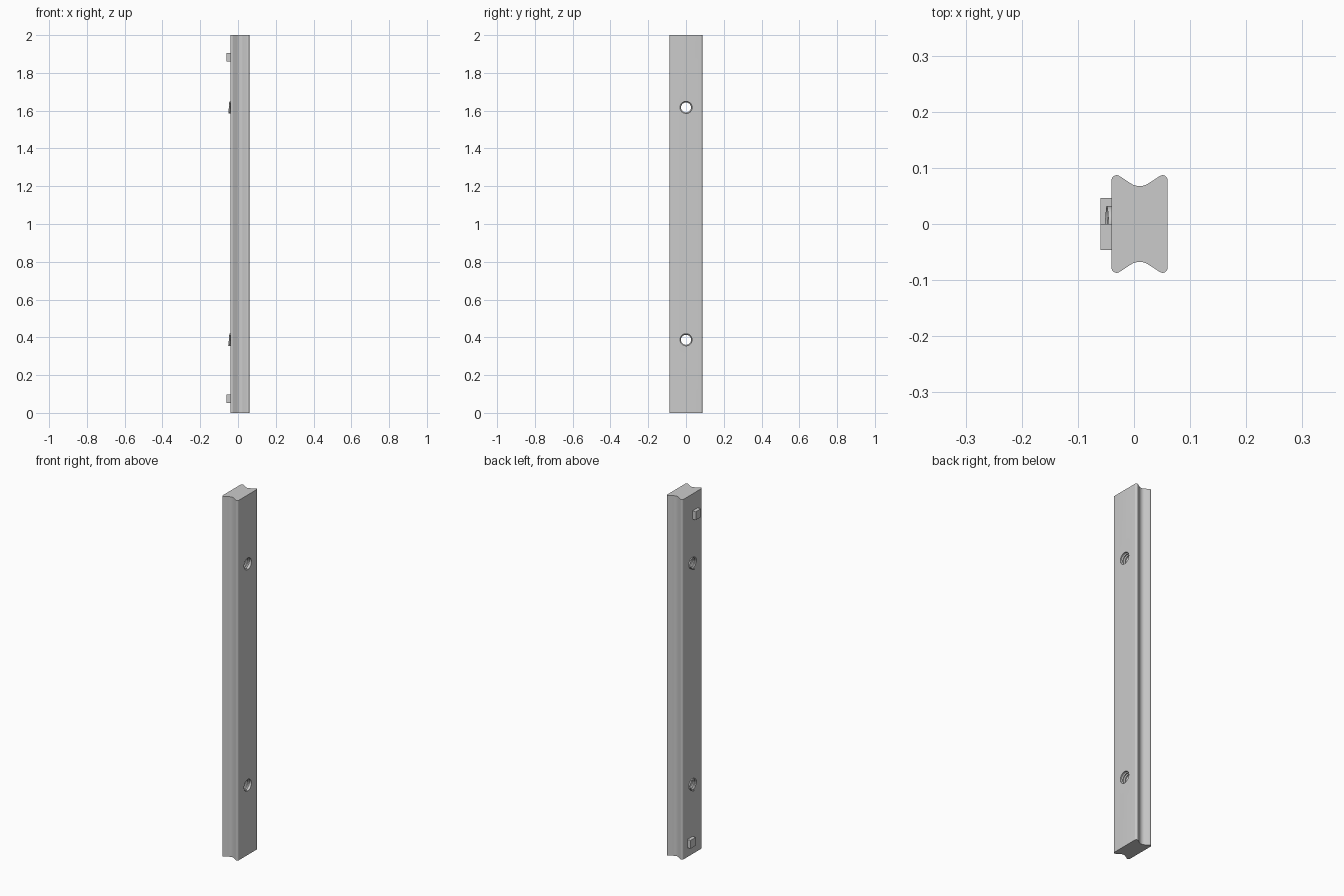
import bpy, bmesh
from math import sin, cos, pi, radians

cube = bpy.data.objects.get("Cube")
if cube:
    bpy.data.objects.remove(cube, do_unlink=True)

grey = bpy.data.materials.new("light_grey")
grey.use_nodes = True
grey.diffuse_color = (0.6, 0.6, 0.6, 1)
grey.node_tree.nodes["Principled BSDF"].inputs["Base Color"].default_value = (0.6, 0.6, 0.6, 1)

BAR_X = 0.01          # middle of the bar
HOLE_R = 0.032
CREST_R = 0.0265
HOLE_HEIGHTS = {"lower": 0.387, "upper": 1.617}


def finish(name, bm):
    """Turn a bmesh into a named grey object."""
    bmesh.ops.recalc_face_normals(bm, faces=bm.faces)
    mesh = bpy.data.meshes.new(name)
    bm.to_mesh(mesh)
    bm.free()
    mesh.materials.append(grey)
    obj = bpy.data.objects.new(name, mesh)
    bpy.context.collection.objects.link(obj)
    return obj


def select(obj):
    bpy.ops.object.select_all(action="DESELECT")
    obj.select_set(True)
    bpy.context.view_layer.objects.active = obj


def arc(cx, cy, r, start, end, steps):
    angles = [radians(start + (end - start) * i / steps) for i in range(steps + 1)]
    return [(cx + r * cos(a), cy + r * sin(a)) for a in angles]


# Bar: rounded corners with a hollow along the front and back
quarter = arc(0.041, 0.078, 0.009, 0, 123, 10)
quarter += arc(0, 0.0956, 0.0281, 303, 270, 6)
back = quarter + [(-x, y) for x, y in reversed(quarter[:-1])]
outline = back + [(-x, -y) for x, y in back]
bm = bmesh.new()
base = bm.faces.new([bm.verts.new((BAR_X + x, y, 0)) for x, y in outline])
grown = bmesh.ops.extrude_face_region(bm, geom=[base])["geom"]
bmesh.ops.translate(bm, vec=(0, 0, 2), verts=[v for v in grown if isinstance(v, bmesh.types.BMVert)])
bar = finish("bar", bm)

# Screw holes through the bar
for label, z in HOLE_HEIGHTS.items():
    bpy.ops.mesh.primitive_cylinder_add(vertices=48, radius=HOLE_R, depth=0.3,
                                        location=(BAR_X, 0, z), rotation=(0, pi / 2, 0))
    cutter = bpy.context.object
    cutter.hide_render = True
    cutter.data.materials.append(grey)
    select(bar)
    cut = bar.modifiers.new("hole", "BOOLEAN")
    cut.operation = "DIFFERENCE"
    cut.solver = "EXACT"
    cut.object = cutter
    bpy.ops.object.modifier_apply(modifier=cut.name)
    bpy.data.objects.remove(cutter, do_unlink=True)
select(bar)
bpy.ops.object.shade_smooth_by_angle(angle=radians(30))


def thread(name, z, pitch=0.014, turns=7, steps=40):
    """Spiral ridge lining a hole, its end standing out on the block side."""
    section = [(-0.006, HOLE_R), (0.006, HOLE_R), (0.0015, CREST_R), (-0.0015, CREST_R)]
    bm = bmesh.new()
    rings = []
    for i in range(turns * steps + 1):
        t = i / steps
        a = 2 * pi * t - pi / 2
        x = 0.052 - pitch * t
        rings.append([bm.verts.new((x + dx, -r * cos(a), z + r * sin(a)))
                      for dx, r in section])
    # The last half turn passes over the back side and ends at the bottom
    for p, q in zip(rings, rings[1:]):
        for k in range(4):
            n = (k + 1) % 4
            bm.faces.new((p[k], p[n], q[n], q[k]))
    bm.faces.new(rings[0])
    bm.faces.new(rings[-1])
    obj = finish(name, bm)
    select(obj)
    bpy.ops.object.shade_smooth_by_angle(angle=radians(30))


for label, z in HOLE_HEIGHTS.items():
    thread(label + "_screw_thread", z)

# Locating blocks, set off to opposite sides of the middle
for name, y, z in (("upper_block", -0.023, 1.883), ("lower_block", 0.023, 0.075)):
    bm = bmesh.new()
    bmesh.ops.create_cube(bm, size=1)
    bmesh.ops.scale(bm, vec=(0.022, 0.046, 0.046), verts=bm.verts)
    bmesh.ops.translate(bm, vec=(-0.049, y, z), verts=bm.verts)
    finish(name, bm)
